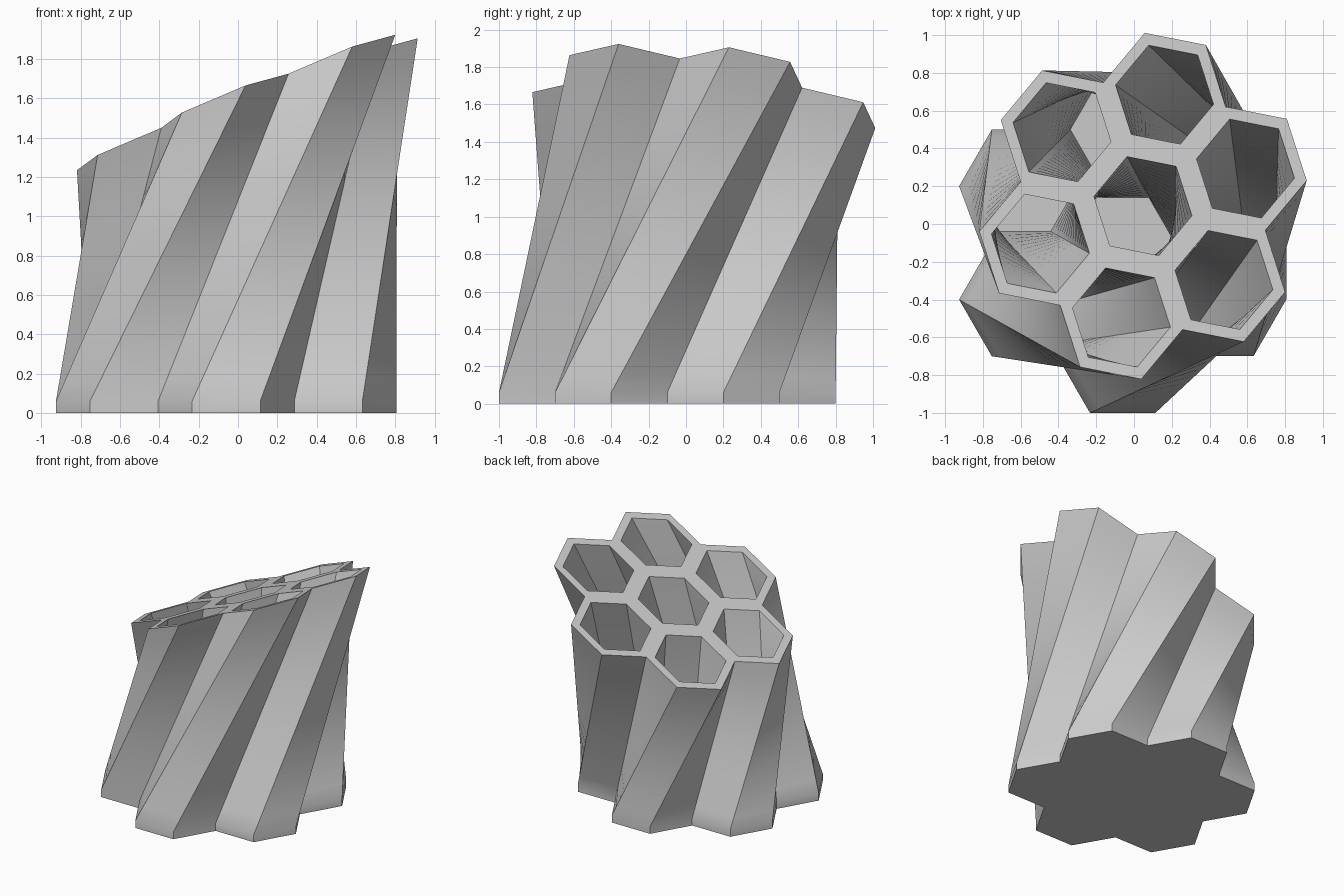
import bpy, bmesh, math
from mathutils import Vector

cube = bpy.data.objects.get("Cube")
if cube:
    bpy.data.objects.remove(cube, do_unlink=True)

SPACING = 0.6                       # distance between cell centres
OUTER = SPACING / math.sqrt(3)      # corner radius of a cell
INNER = OUTER * 0.8                 # corner radius of its opening
SLAB = 0.06                         # thickness of the solid base
STEPS = 16                          # rings along the twist
BASE = Vector((-0.06, -0.10, 0))

# Tilted top: its centre and the two in-plane axes
TOP = Vector((0.0475, 0.095, 1.57))
TOP_X = Vector((0.935, -0.185, 0.398))
TOP_Y = Vector((0.19, 0.983, -0.03))
TWIST = math.radians(60)


def polar(radius, degrees):
    a = math.radians(degrees)
    return Vector((radius * math.cos(a), radius * math.sin(a), 0))


def loft(p, t):
    """Point p of the flat pattern, carried from slab (t=0) to tilted top (t=1)."""
    c, s = math.cos(TWIST), math.sin(TWIST)
    low = BASE + p + Vector((0, 0, SLAB))
    high = TOP + TOP_X * (c * p.x - s * p.y) + TOP_Y * (s * p.x + c * p.y)
    return low.lerp(high, t)


bm = bmesh.new()


def face(points):
    bm.faces.new([bm.verts.new(p) for p in points])


def wall(a, b):
    """Twisted wall rising from the pattern edge a-b."""
    for i in range(STEPS):
        t, u = i / STEPS, (i + 1) / STEPS
        face([loft(a, t), loft(b, t), loft(b, u), loft(a, u)])


centres = [Vector((0, 0, 0))] + [polar(SPACING, 30 + 60 * k) for k in range(6)]

for centre in centres:
    outer = [centre + polar(OUTER, 60 * k) for k in range(6)]
    inner = [centre + polar(INNER, 60 * k) for k in range(6)]
    # underside and cell floor
    face([BASE + p for p in reversed(outer)])
    face([loft(p, 0) for p in inner])
    for k in range(6):
        a, b = outer[k], outer[(k + 1) % 6]
        c, d = inner[k], inner[(k + 1) % 6]
        # rim and inside wall
        face([loft(a, 1), loft(b, 1), loft(d, 1), loft(c, 1)])
        wall(d, c)
        # outside wall and slab edge where no cell adjoins
        neighbour = a + b - centre
        if all((neighbour - q).length > 0.01 for q in centres):
            wall(a, b)
            face([BASE + a, BASE + b, loft(b, 0), loft(a, 0)])

bmesh.ops.remove_doubles(bm, verts=bm.verts, dist=0.0005)
bmesh.ops.recalc_face_normals(bm, faces=bm.faces)

mesh = bpy.data.meshes.new("honeycomb_holder")
bm.to_mesh(mesh)
bm.free()
holder = bpy.data.objects.new("honeycomb_holder", mesh)
bpy.context.collection.objects.link(holder)

# Plain grey material
grey = bpy.data.materials.new("light_grey")
grey.use_nodes = True
colour = (0.6, 0.6, 0.6, 1)
grey.diffuse_color = colour
grey.node_tree.nodes["Principled BSDF"].inputs["Base Color"].default_value = colour
mesh.materials.append(grey)

bpy.ops.object.select_all(action="DESELECT")
holder.select_set(True)
bpy.context.view_layer.objects.active = holder
bpy.ops.object.shade_smooth_by_angle(angle=math.radians(35))
